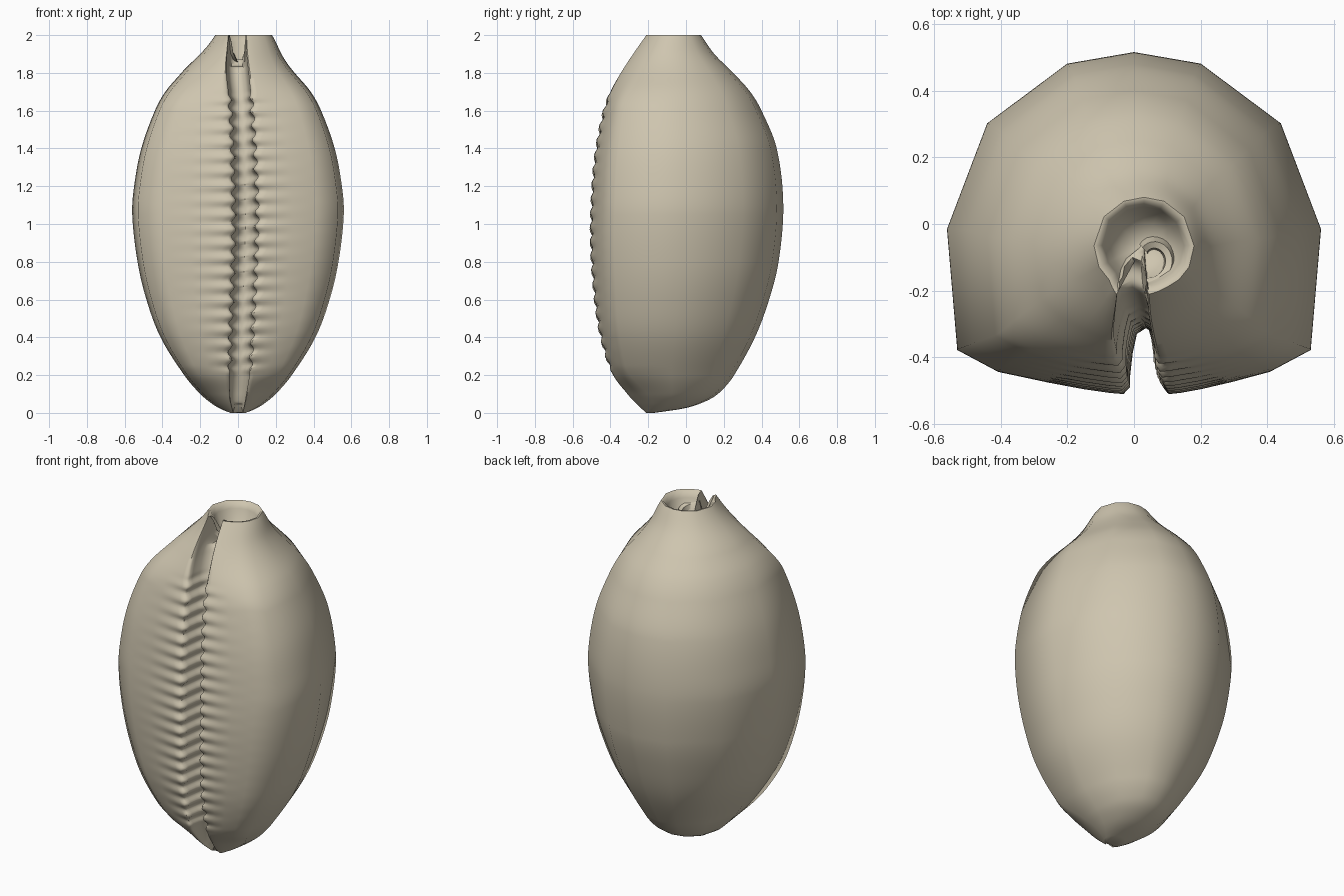
import bpy, bmesh, math

if "Cube" in bpy.data.objects:
    bpy.data.objects.remove(bpy.data.objects["Cube"])

# Profiles along the height: (z, value)
HALF_WIDTH = [(0, .04), (.02, .09), (.05, .14), (.1, .2), (.2, .285), (.4, .41), (.6, .485), (.8, .532),
              (1.05, .56), (1.2, .55), (1.4, .512), (1.6, .44), (1.7, .385), (1.8, .3), (1.9, .215), (2, .15)]
BACK = [(0, -.17), (.02, -.03), (.04, .05), (.08, .14), (.13, .2), (.2, .255), (.4, .365), (.6, .44),
        (.8, .49), (1.1, .515), (1.4, .48), (1.6, .4), (1.7, .34), (1.8, .25), (1.9, .15), (2, .08)]
FRONT = [(0, -.21), (.05, -.265), (.1, -.31), (.2, -.385), (.4, -.45), (.6, -.482), (.9, -.503),
         (1.2, -.495), (1.4, -.475), (1.6, -.435), (1.7, -.4), (1.8, -.345), (1.9, -.28), (2, -.21)]
LIP_L = [(0, -.025), (.1, -.043), (.3, -.042), (1, -.022), (1.6, -.038), (1.8, -.06), (2, -.05)]
LIP_R = [(0, .025), (.2, .06), (.4, .075), (1, .1), (1.4, .088), (1.7, .066), (1.9, .045), (2, .04)]
FLOOR = [(0, -.185), (.1, -.23), (.3, -.29), (1, -.31), (1.5, -.29), (1.8, -.2), (2, -.1)]
# Half cross-section beyond the flat face: (x share, y share) mid-body, and round at the ends
BODY = [(.73, .059), (.945, .122), (1, .478), (.785, .79), (.357, .966)]
ROUND = [(.7, .15), (.9, .28), (1, .5), (.8, .8), (.4, .96)]
TOOTH = .0765


def smooth(a, b, v):
    t = min(1, max(0, (v - a) / (b - a)))
    return t * t * (3 - 2 * t)


def curve(pts, z):
    """Smooth interpolation of a profile."""
    n = len(pts)
    i = max(k for k in range(n - 1) if pts[k][0] <= z)

    def slope(k):
        a, b = pts[max(0, k - 1)], pts[min(n - 1, k + 1)]
        return (b[1] - a[1]) / (b[0] - a[0])
    (z0, v0), (z1, v1) = pts[i], pts[i + 1]
    h = z1 - z0
    t = (z - z0) / h
    return ((2*t**3 - 3*t*t + 1) * v0 + (t**3 - 2*t*t + t) * h * slope(i)
            + (3*t*t - 2*t**3) * v1 + (t**3 - t*t) * h * slope(i + 1))


def section(z):
    w, yb, yf = curve(HALF_WIDTH, z), curve(BACK, z), curve(FRONT, z)
    fl, fr, fy = curve(LIP_L, z), curve(LIP_R, z), curve(FLOOR, z)
    mid = (fl + fr) / 2
    cx = .03 * smooth(1.8, 2, z)
    rnd = max(smooth(1.6, 2, z), 1 - smooth(0, .25, z))
    on = smooth(.18, .26, z) * (1 - smooth(1.64, 1.72, z))
    sink = .13 * smooth(1.8, 2, z)
    lift = .035 * (1 - smooth(0, .06, z))

    def half(side, lip):
        wave = on * math.cos(2 * math.pi * (z - .22) / TOOTH + (0 if side > 0 else 1.2))
        edge = lip - side * .011 * wave
        pts = []
        # slit wall, from deep to shallow
        for mix, d in ((.6, .9), (.85, .6), (1, .25), (1, .08)):
            x = mid + (edge - mid) * mix
            pts.append((x, yf + (fy - yf) * d, z + (lift - sink) * smooth(.1, .9, d)))
        # rolled lip and ridged face
        ex, ey = (BODY[0][k] * (1 - rnd) + ROUND[0][k] * rnd for k in (0, 1))
        end = cx + side * ex * w
        for f, amp, t in ((.05, 1, 0), (.16, .9, .05), (.36, .5, .2), (.62, .12, .48)):
            x = edge + (end - edge) * f
            pts.append((x, yf + (yb - yf) * ey * t - .0065 * wave * amp, z))
        # flank and back
        for a, b in zip(BODY, ROUND):
            px, py = (a[k] * (1 - rnd) + b[k] * rnd for k in (0, 1))
            pts.append((cx + side * px * w, yf + (yb - yf) * py, z))
        return pts

    return ([(mid, fy, z + lift - sink)] + half(1, fr) + [(cx, yb, z)] + half(-1, fl)[::-1])


# Stack of sections from base to rim
rows = [section(2 * (i / 230)) for i in range(231)]
# Sunken spire pit inside the rim
rim = rows[-1]
for s, drop in ((.92, .0), (.8, .035), (.68, .09), (.45, .125), (.15, .14)):
    rows.append([(.03 + (x - .03) * s, -.06 + (y + .06) * s, min(z, 2 - drop) - .02 * (1 - s))
                 for x, y, z in rim])

bm = bmesh.new()
grid = [[bm.verts.new(p) for p in r] for r in rows]
n = len(grid[0])
for a, b in zip(grid, grid[1:]):
    for i in range(n):
        j = (i + 1) % n
        bm.faces.new((a[i], a[j], b[j], b[i]))
bm.faces.new(grid[0][::-1])
bm.faces.new(grid[-1])

# Small curled fold inside the pit
prev = None
for i in range(17):
    a = math.radians(-100 + 230 * i / 16)
    r = .075 - .045 * i / 16
    c, s = math.cos(a), math.sin(a)
    cur = [bm.verts.new((.05 + c * (r + o), -.1 + s * (r + o), h - .06 * i / 16))
           for o, h in ((.035, 1.86), (.008, 1.95), (-.012, 1.94), (-.02, 1.86))]
    if prev:
        for k in range(3):
            bm.faces.new((prev[k], cur[k], cur[k + 1], prev[k + 1]))
    prev = cur

bmesh.ops.recalc_face_normals(bm, faces=bm.faces[:])
me = bpy.data.meshes.new("shell")
bm.to_mesh(me)
bm.free()
shell = bpy.data.objects.new("shell", me)
bpy.context.collection.objects.link(shell)
bpy.context.view_layer.objects.active = shell
shell.select_set(True)
bpy.ops.object.shade_smooth_by_angle(angle=math.radians(60))
mat = bpy.data.materials.new("shell_cream")
mat.diffuse_color = (.62, .56, .43, 1)
mat.use_nodes = True
mat.node_tree.nodes["Principled BSDF"].inputs["Base Color"].default_value = mat.diffuse_color
me.materials.append(mat)
